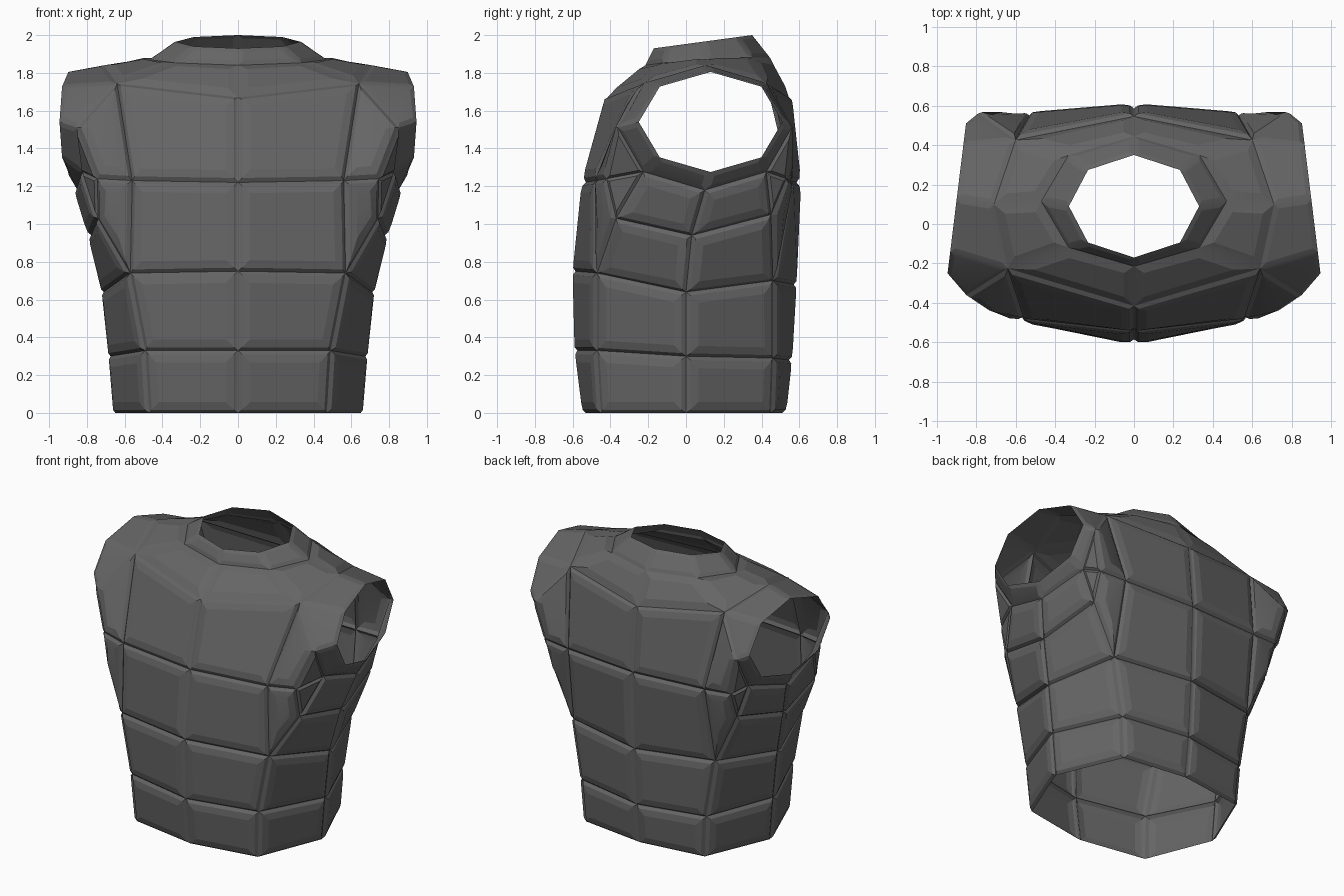
import bpy, bmesh
from math import sin, cos, pi, radians
from mathutils import Vector

cube = bpy.data.objects.get("Cube")
if cube:
    bpy.data.objects.remove(cube, do_unlink=True)

# One dark grey for the whole garment
grey = bpy.data.materials.new("dark grey")
grey.use_nodes = True
GREY = (0.13, 0.13, 0.13, 1)
grey.diffuse_color = GREY
grey.node_tree.nodes["Principled BSDF"].inputs["Base Color"].default_value = GREY
grey.node_tree.nodes["Principled BSDF"].inputs["Roughness"].default_value = 0.7

MIDDLE = Vector((0, 0.05, 1))


def shrink(points, normal, width, height):
    """Move every corner inward along its own two edges, and outward."""
    moved = []
    for i, p in enumerate(points):
        a = (points[i - 1] - p).normalized()
        b = (points[(i + 1) % len(points)] - p).normalized()
        sine = max(a.cross(b).length, 0.4)
        moved.append(p + (a + b) * width / sine + normal * height)
    return moved


def build(name, faces, steps):
    """Left half from corner points, stepped plates on each face, then mirrored."""
    bm = bmesh.new()
    verts = {}

    def vert(p):
        key = tuple(round(c, 4) for c in p)
        if key not in verts:
            verts[key] = bm.verts.new(key)
        return verts[key]

    for face in faces:
        bm.faces.new([vert(p) for p in face])
    bmesh.ops.recalc_face_normals(bm, faces=bm.faces)
    bm.normal_update()
    if sum(f.normal.dot(f.calc_center_median() - MIDDLE) for f in bm.faces) < 0:
        bmesh.ops.reverse_faces(bm, faces=bm.faces)
        bm.normal_update()
    for face in list(bm.faces):
        outer, normal = list(face.verts), face.normal.copy()
        bm.faces.remove(face)
        for width, height in steps:
            points = shrink([v.co for v in outer], normal, width, height)
            inner = [bm.verts.new(p) for p in points]
            for i in range(len(outer)):
                j = (i + 1) % len(outer)
                bm.faces.new((outer[i], outer[j], inner[j], inner[i]))
            outer = inner
        bm.faces.new(outer)
    mesh = bpy.data.meshes.new(name)
    bm.to_mesh(mesh)
    bm.free()
    mesh.materials.append(grey)
    obj = bpy.data.objects.new(name, mesh)
    bpy.context.collection.objects.link(obj)
    mirror = obj.modifiers.new("mirror", 'MIRROR')
    mirror.merge_threshold = 0.002
    bpy.ops.object.select_all(action='DESELECT')
    obj.select_set(True)
    bpy.context.view_layer.objects.active = obj
    bpy.ops.object.shade_smooth_by_angle(angle=radians(12))


def strips(low, high, closed=False):
    """Quads joining two chains of points."""
    n = len(low)
    return [(low[i], low[(i + 1) % n], high[(i + 1) % n], high[i])
            for i in range(n if closed else n - 1)]


# Waist chains, front centre round the side to back centre
hem = [(0, -.53, 0), (.47, -.45, 0), (.65, 0, 0), (.46, .45, 0), (0, .51, 0)]
belt = [(0, -.575, .33), (.49, -.47, .33), (.675, 0, .3), (.48, .46, .29), (0, .545, .28)]
ribs = [(0, -.585, .75), (.57, -.47, .74), (.71, 0, .64), (.55, .46, .7), (0, .57, .68)]

# Arm opening: body ring and outer rim, from the bottom round the front
ring_x = [.85, .82, .85, .64, .71, .6, .79, .78]
ring, rim = [], []
for i, x in enumerate(ring_x):
    a = i * pi / 4
    ring.append((x, .1 - .46 * sin(a), 1.51 - .33 * cos(a)))
    y = .13 - .38 * sin(a)
    rim.append((.945 - .123 * (y + .25), y, 1.54 - .265 * cos(a)))

# Neck opening: collar base and sloping rim, front to back
collar, neck = [], []
for i in range(5):
    a = i * pi / 4
    y = .115 - .33 * cos(a)
    collar.append((.47 * sin(a), y, 1.84 + .06 * (y + .22) + .01 * sin(a)))
    y = .09 - .26 * cos(a)
    neck.append((.33 * sin(a), y, 1.93 + .135 * (y + .17)))

# Chest: the same plate layout on the front and the back
side = (.775, .03, .94)
chest_plates, gussets, yoke = [], [], []
for end, corner, low, outer, fold, edge, top, arm in (
        (0, 1, (0, -.53, 1.22), (.56, -.47, 1.23), (.745, -.42, 1.24),
         (.74, -.37, 1.03), (0, -.415, 1.67), (1, 2, 3)),
        (4, 3, (0, .585, 1.22), (.53, .55, 1.23), (.72, .53, 1.24),
         (.71, .45, 1.05), (0, .545, 1.67), (7, 6, 5))):
    armpit, arm_mid, shoulder = (ring[k] for k in arm)
    chest_plates += [
        (ribs[end], low, outer, ribs[corner]),
        (low, top, shoulder, outer),
        (ribs[corner], outer, fold, edge),
        (outer, shoulder, arm_mid, fold),
        (ribs[corner], edge, side, ribs[2]),
        (edge, armpit, ring[0], side)]
    gussets += [(fold, arm_mid, armpit), (fold, armpit, edge)]
    yoke += [(top, collar[end], collar[corner], shoulder),
             (shoulder, collar[corner], collar[2], ring[4])]

PLATE = [(.018, .018), (.042, .01)]
build("waist_plates", strips(hem, belt) + strips(belt, ribs), PLATE)
build("chest_plates", chest_plates, PLATE)
build("armpit_gussets", gussets, [(.015, .012)])
build("shoulder_yoke", yoke, [(.05, .014)])
build("collar", strips(collar, neck), [(.025, .006)])
build("arm_rims", strips(ring, rim, True), [(.025, .006)])
